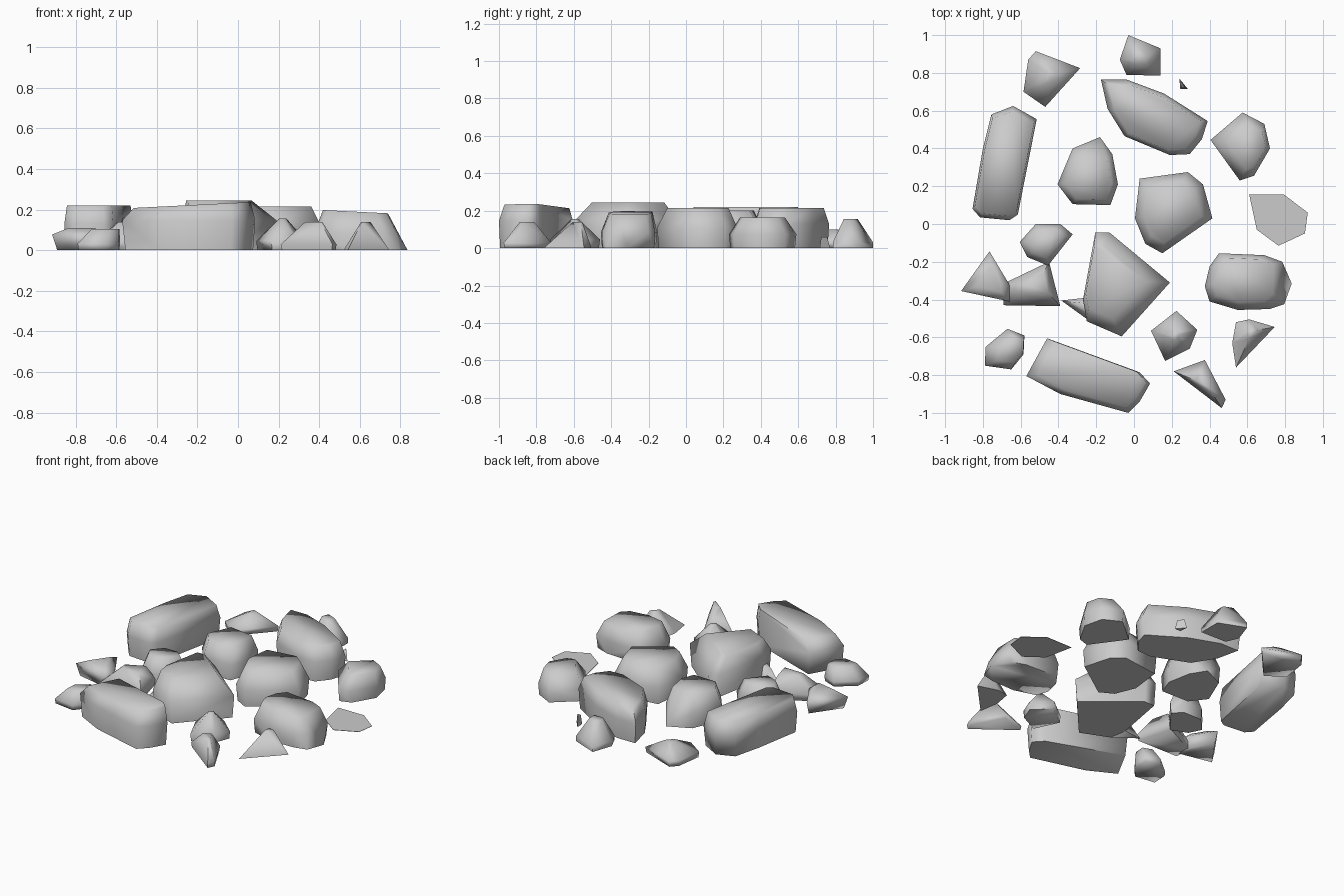
import bpy, bmesh, math

if "Cube" in bpy.data.objects:
    bpy.data.objects.remove(bpy.data.objects["Cube"])

def rock(name, outline, h, k=0.85, waist=0.45, base=0.96, shift=(0, 0), tilt=(0, 0), extra=()):
    """Convex boulder: base ring, widest waist ring and inset top ring, all from one plan outline."""
    cx = sum(p[0] for p in outline) / len(outline)
    cy = sum(p[1] for p in outline) / len(outline)
    bm = bmesh.new()
    for x, y in outline:
        dx, dy = x - cx, y - cy
        bm.verts.new((cx + dx * base, cy + dy * base, 0))
        if waist > 0:
            bm.verts.new((x, y, h * waist))
        tz = h + (tilt[0] * dx + tilt[1] * dy) * k
        bm.verts.new((cx + dx * k + shift[0], cy + dy * k + shift[1], tz))
    for p in extra:
        bm.verts.new(p)
    bmesh.ops.remove_doubles(bm, verts=bm.verts, dist=0.0008)
    res = bmesh.ops.convex_hull(bm, input=bm.verts)
    inner = {g for g in res["geom_interior"] + res["geom_unused"] if isinstance(g, bmesh.types.BMVert)}
    bmesh.ops.delete(bm, geom=list(inner), context='VERTS')
    bmesh.ops.dissolve_limit(bm, angle_limit=math.radians(3), verts=bm.verts, edges=bm.edges)
    bmesh.ops.recalc_face_normals(bm, faces=bm.faces)
    me = bpy.data.meshes.new(name)
    bm.to_mesh(me)
    bm.free()
    ob = bpy.data.objects.new(name, me)
    bpy.context.collection.objects.link(ob)
    bpy.context.view_layer.objects.active = ob
    ob.select_set(True)
    bpy.ops.object.shade_smooth_by_angle(angle=math.radians(85))
    ob.select_set(False)

# Large slabs
rock("back_slab", [(-.175, .765), (-.04, .765), (.16, .69), (.39, .545), (.36, .45), (.295, .37),
                   (.19, .365), (-.05, .465), (-.14, .61)], .215, k=.86, waist=.6)
rock("left_slab", [(-.755, .58), (-.64, .625), (-.515, .555), (-.59, .24), (-.615, .05), (-.66, .02),
                   (-.815, .035), (-.855, .08), (-.80, .4)], .22, k=.92, waist=.6)
rock("front_slab", [(-.46, -.605), (.03, -.785), (.085, -.845), (.03, -.94), (-.03, -1.0),
                    (-.39, -.90), (-.57, -.805)], .225, k=.88, waist=.65, shift=(.01, .01), tilt=(.05, 0))

# Medium boulders
rock("centre_boulder", [(-.205, -.045), (-.13, -.045), (.19, -.31), (-.065, -.595), (-.25, -.515), (-.27, -.40)],
     .245, k=.7, waist=.6, shift=(-.03, .01))
rock("centre_right_boulder", [(.03, .24), (.285, .275), (.365, .21), (.415, .03), (.15, -.155),
                              (.06, -.105), (.005, .03)], .215, k=.76, waist=.5)
rock("centre_left_boulder", [(-.325, .40), (-.115, .37), (-.085, .21), (-.125, .1), (-.325, .105), (-.405, .21)],
     .2, k=.78, waist=.5, extra=[(-.18, .46, 0)])
rock("right_front_boulder", [(.45, -.155), (.69, -.165), (.785, -.2), (.78, -.4), (.72, -.45), (.55, -.455),
                             (.40, -.41), (.375, -.33), (.40, -.225)], .19, k=.78, shift=(0, .01),
     tilt=(-.05, 0), extra=[(.835, -.315, 0), (.795, -.425, 0)])
rock("right_back_boulder", [(.405, .445), (.575, .59), (.69, .53), (.72, .40), (.635, .255), (.56, .23)],
     .165, k=.66, waist=.45, shift=(.02, 0))
rock("left_middle_boulder", [(-.52, 0), (-.39, 0), (-.325, -.055), (-.455, -.22), (-.565, -.175), (-.605, -.095)],
     .16, k=.7)
rock("front_left_stone", [(-.67, -.555), (-.58, -.59), (-.585, -.69), (-.65, -.77), (-.79, -.75), (-.785, -.65)],
     .105, k=.65, waist=.3, shift=(.03, 0))

# Pointed chips
rock("back_left_chip", [(-.52, .915), (-.285, .825), (-.47, .62), (-.585, .70), (-.56, .87)],
     .1, k=.2, waist=.35, shift=(.04, 0))
rock("back_chip", [(-.03, 1), (.14, .93), (.14, .785), (-.04, .79), (-.075, .87)], .155, k=.35, waist=.2, base=1)
rock("front_chip", [(.225, -.46), (.335, -.56), (.295, -.66), (.165, -.725), (.09, -.565)], .155, k=.15, waist=.3)
rock("right_front_chip", [(.54, -.52), (.61, -.505), (.745, -.545), (.54, -.76), (.52, -.63)],
     .14, k=.2, waist=0, base=1, shift=(.03, .02))
rock("front_splinter", [(.21, -.78), (.375, -.72), (.485, -.93), (.465, -.975)], .14, k=.3, waist=.2)
rock("left_shard_tip", [(-.915, -.355), (-.765, -.145), (-.66, -.32), (-.66, -.41)], .11, k=.5, waist=.7, base=.85)
rock("left_shard_body", [(-.70, -.32), (-.45, -.20), (-.39, -.435), (-.69, -.43)], .14, k=.45, waist=.3, shift=(.03, .02))
rock("centre_spur", [(-.385, -.405), (-.25, -.39), (-.24, -.51)], .08, k=.6, waist=0, base=1, shift=(.03, 0))
rock("tiny_chip", [(.24, .77), (.285, .715), (.245, .715)], .06, k=.6, waist=0, base=1)

# Thin flake lying on the ground
rock("right_flake", [(.61, .155), (.795, .155), (.92, .06), (.905, -.05), (.765, -.115), (.65, -.03)],
     .002, k=1, waist=0, base=1)
